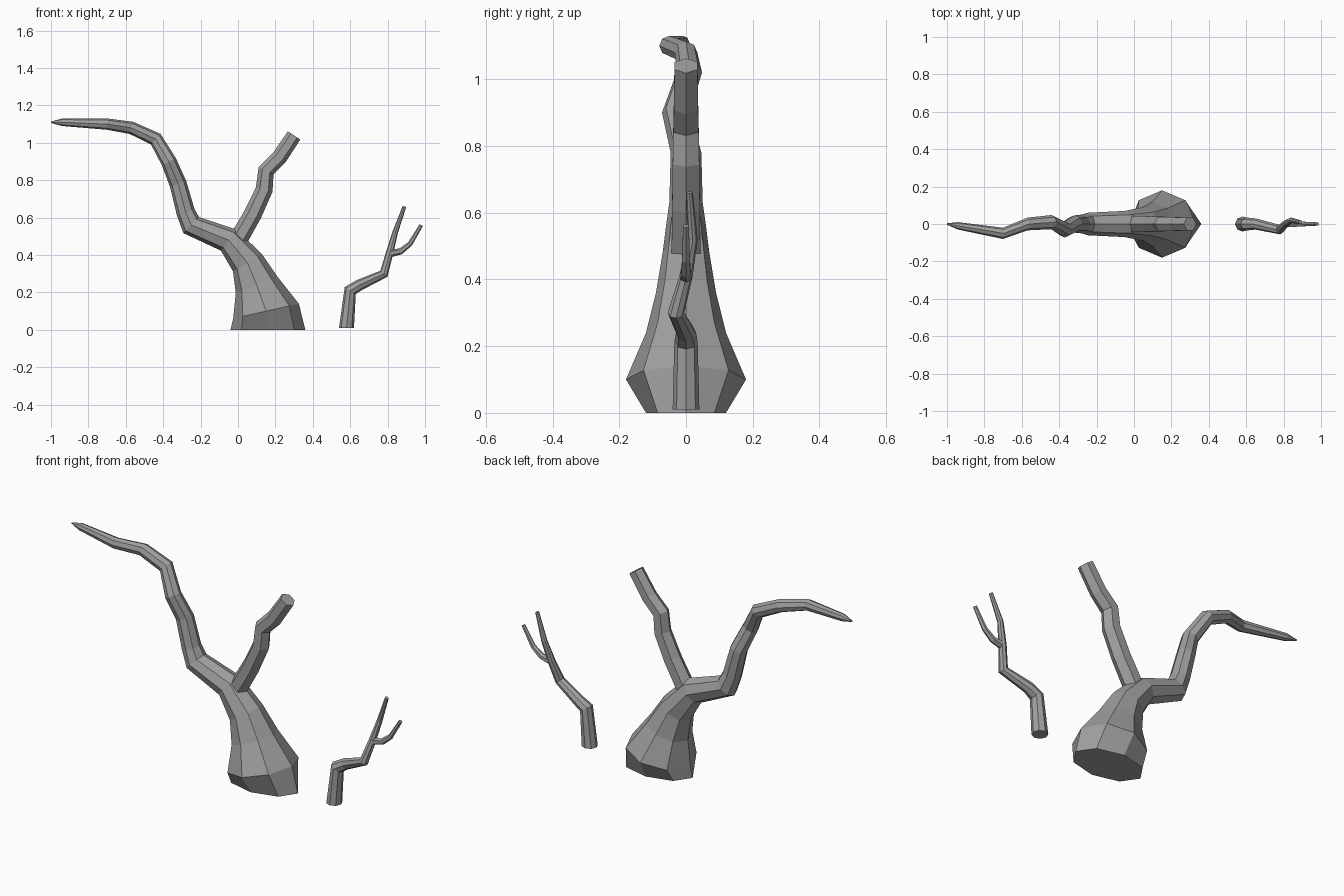
import bpy, bmesh, math
from mathutils import Vector

cube = bpy.data.objects.get("Cube")
if cube:
    bpy.data.objects.remove(cube, do_unlink=True)

bark = bpy.data.materials.new("grey bark")
bark.use_nodes = True
bark.diffuse_color = (0.35, 0.35, 0.35, 1)
bark.node_tree.nodes["Principled BSDF"].inputs["Base Color"].default_value = bark.diffuse_color


def taper(path, start, end):
    """Radii that shrink evenly along a path."""
    last = len(path) - 1
    return [start + (end - start) * i / last for i in range(len(path))]


def direction(points, index):
    """Average heading of the segments that meet at a point; feet stand level."""
    here = points[index]
    if here.z < 0.05:
        return Vector((0, 0, 1))
    heading = Vector()
    for before, after in zip(points[max(index - 1, 0):], points[max(index, 1):index + 2]):
        step = after - before
        step.y = 0
        heading += step.normalized()
    return heading.normalized()


def limb(name, path, radii, sides, foot_depth=1.0):
    """Loft a faceted limb along a path, with every ring mitred to the bends."""
    points = [Vector(p) for p in path]
    bm = bmesh.new()
    rings = []
    for index, (centre, radius) in enumerate(zip(points, radii)):
        heading = direction(points, index)
        across = Vector((heading.z, 0, -heading.x)) * radius
        depth = Vector((0, radius, 0))
        if index == 0:
            depth *= foot_depth
        ring = []
        for side in range(sides):
            angle = math.tau * side / sides
            ring.append(bm.verts.new(centre + across * math.cos(angle) + depth * math.sin(angle)))
        rings.append(ring)
    for lower, upper in zip(rings, rings[1:]):
        for side in range(sides):
            bm.faces.new((lower[side - 1], lower[side], upper[side], upper[side - 1]))
    bm.faces.new(reversed(rings[0]))
    bm.faces.new(rings[-1])
    bmesh.ops.recalc_face_normals(bm, faces=bm.faces)
    mesh = bpy.data.meshes.new(name)
    bm.to_mesh(mesh)
    bm.free()
    mesh.materials.append(bark)
    limb_object = bpy.data.objects.new(name, mesh)
    bpy.context.scene.collection.objects.link(limb_object)


# Flared trunk, wide and shallow at the foot
trunk_path = [(.16, 0, 0), (.15, 0, .1), (.1, 0, .24), (.05, 0, .36), (-.05, 0, .48), (-.25, 0, .56)]
trunk_radii = [.2, .18, .12, .09, .07, .06]

# Long bough that carries the trunk on, bends over and swings sideways to a point
bough_path = [(-.28, 0, .63), (-.32, 0, .78), (-.37, -.03, .9), (-.44, .01, 1.02),
              (-.57, 0, 1.08), (-.7, -.05, 1.1), (-.94, -.01, 1.11), (-1, 0, 1.11)]
bough_radii = taper(bough_path[:-2], .05, .03) + [.02, .004]
limb("trunk_and_bough", trunk_path + bough_path, trunk_radii + bough_radii, 8, foot_depth=.6)

# Broken-off upright branch
branch_path = [(0, 0, .48), (.08, 0, .62), (.14, 0, .75), (.15, 0, .85), (.22, 0, .92), (.3, 0, 1.04)]
limb("upper_branch", branch_path, taper(branch_path, .05, .04), 6)

# Separate crooked sapling
stem_path = [(.58, 0, .01), (.6, 0, .21), (.65, 0, .24), (.78, -.03, .3), (.81, 0, .41),
             (.84, .02, .52), (.89, .01, .66)]
limb("sapling_stem", stem_path, taper(stem_path, .04, .01), 8)

# Small forked twig on the sapling
twig_path = [(.82, 0, .41), (.87, 0, .42), (.92, 0, .46), (.98, 0, .56)]
limb("sapling_twig", twig_path, taper(twig_path, .02, .01), 6)
